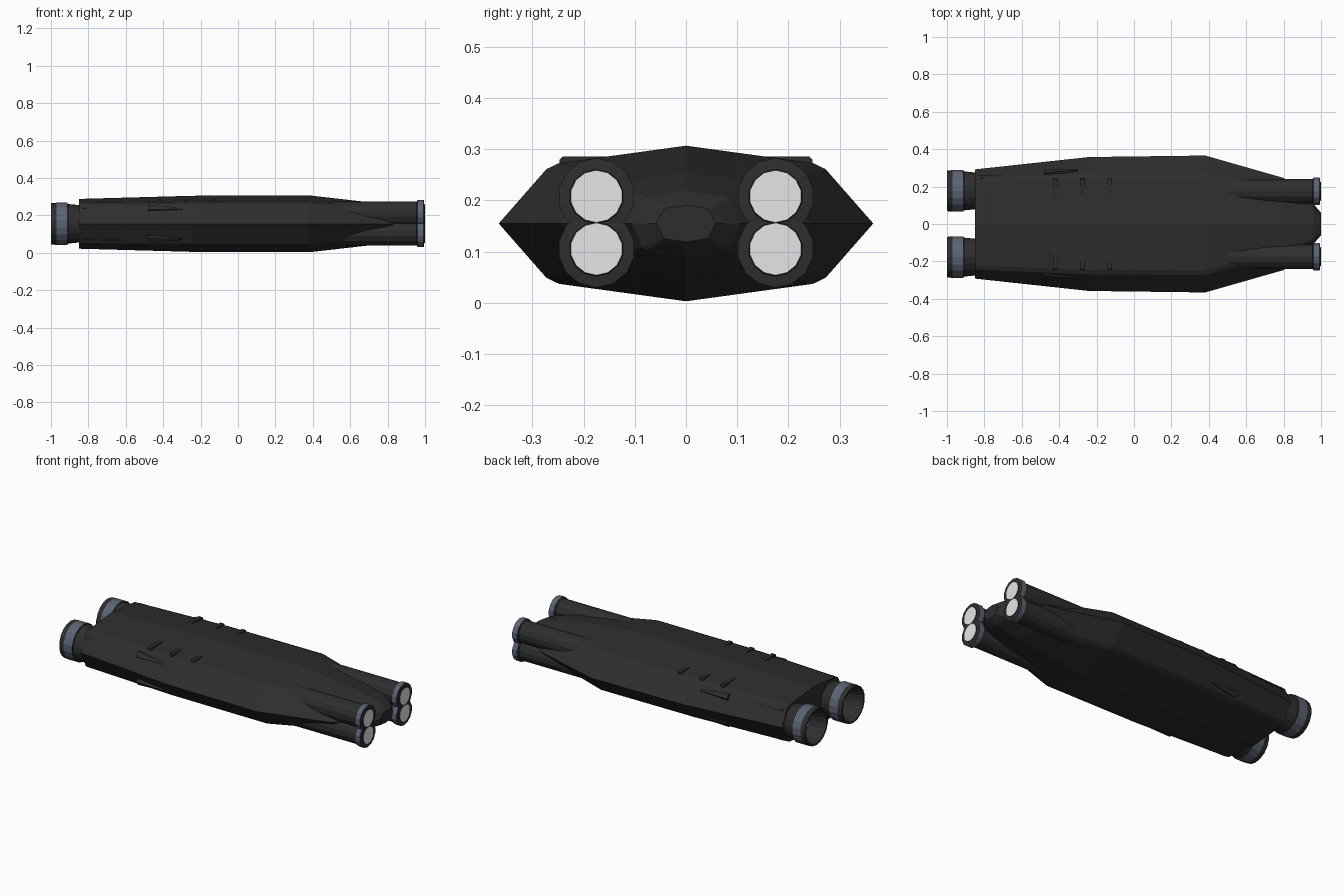
import bpy, bmesh, math
from mathutils import Vector

if "Cube" in bpy.data.objects:
    bpy.data.objects.remove(bpy.data.objects["Cube"])

ZC = 0.155  # height of the waist line


def material(name, rgb):
    m = bpy.data.materials.new(name)
    m.diffuse_color = (*rgb, 1)
    m.use_nodes = True
    m.node_tree.nodes["Principled BSDF"].inputs["Base Color"].default_value = m.diffuse_color
    return m


DARK = material("dark_hull_grey", (0.027, 0.027, 0.027))
BLUE = material("blue_grey_band", (0.105, 0.125, 0.175))
LIGHT = material("light_grey_glow", (0.8, 0.8, 0.81))


def finish(name, bm, mats=(DARK,)):
    bmesh.ops.recalc_face_normals(bm, faces=bm.faces[:])
    me = bpy.data.meshes.new(name)
    bm.to_mesh(me)
    bm.free()
    for m in mats:
        me.materials.append(m)
    ob = bpy.data.objects.new(name, me)
    bpy.context.collection.objects.link(ob)
    return ob


def loft(name, rings):
    """Skin a list of closed rings and cap both ends."""
    bm = bmesh.new()
    rows = [[bm.verts.new(p) for p in ring] for ring in rings]
    n = len(rows[0])
    for a, b in zip(rows, rows[1:]):
        for i in range(n):
            bm.faces.new((a[i], a[(i + 1) % n], b[(i + 1) % n], b[i]))
    bm.faces.new(rows[0])
    bm.faces.new(rows[-1])
    return finish(name, bm)


def lathe(name, profile, y, z, sides):
    """Turn (x, radius, material of the following band) around the x axis."""
    bm = bmesh.new()
    rows = []
    for x, r, _ in profile:
        rows.append([bm.verts.new((x, y + r * math.cos(t), z + r * math.sin(t)))
                     for t in (2 * math.pi * (i + 0.5) / sides for i in range(sides))])
    for k in range(len(rows) - 1):
        a, b = rows[k], rows[k + 1]
        for i in range(sides):
            j = (i + 1) % sides
            bm.faces.new((a[i], a[j], b[j], b[i])).material_index = profile[k][2]
    bm.faces.new(rows[0])
    bm.faces.new(rows[-1]).material_index = profile[-1][2]
    return finish(name, bm, (DARK, BLUE, LIGHT))


# Hull: x, waist half width, shoulder y, shoulder height, ridge height
stations = [
    (-0.85, 0.292, 0.222, 0.112, 0.133),
    (-0.24, 0.358, 0.245, 0.118, 0.150),
    (0.38, 0.366, 0.248, 0.118, 0.152),
    (0.80, 0.246, 0.150, 0.080, 0.104),
    (0.96, 0.105, 0.078, 0.052, 0.064),
    (0.988, 0.075, 0.050, 0.038, 0.046),
    (1.0, 0.058, 0.040, 0.030, 0.036),
]


def section(x, w, c, d, t):
    q = [(w, 0), (c * 1.1, d * 0.9), (c, d), (0, t)]
    top = q + [(-y, z) for y, z in q[2::-1]]
    ring = top + [(y, -z) for y, z in top[-2:0:-1]]
    return [(x, y, ZC + z) for y, z in ring]


loft("hull", [section(*s) for s in stations])

# Paired front barrels and rear engines
barrel = [(0.45, 0.062, 0), (0.52, 0.066, 0), (0.955, 0.066, 0), (0.96, 0.075, 1),
          (0.993, 0.075, 0), (0.995, 0.053, 0), (0.999, 0.051, 2)]
engine = [(-0.80, 0.095, 0), (-0.85, 0.100, 0), (-0.91, 0.106, 0), (-0.912, 0.113, 1),
          (-0.97, 0.113, 0), (-1.0, 0.110, 0), (-1.0, 0.100, 0), (-0.90, 0.075, 2)]
for side, s in (("left", 1), ("right", -1)):
    lathe("upper_barrel_" + side, barrel, s * 0.175, 0.208, 14)
    lathe("lower_barrel_" + side, barrel, s * 0.175, 0.105, 14)
    lathe("engine_" + side, engine, s * 0.177, ZC, 18)

    # Cross ribs on the deck
    for i, (x, y0) in enumerate(((-0.42, 0.13), (-0.275, 0.165), (-0.13, 0.165))):
        prof = [(y0, 0.25), (y0, 0.282), (y0 + 0.008, 0.286), (0.241, 0.286),
                (0.247, 0.28), (0.247, 0.25)]
        loft(f"deck_rib_{side}_{i}",
             [[(x + dx, s * y, z) for y, z in prof] for dx in (-0.012, 0.012)])

    # Tapered wedges on the sloping flanks, above and below the waist
    for level, v in (("upper", 1), ("lower", -1)):
        for i, (x0, x1, y, z, half, lift) in enumerate((
                (-0.48, -0.30, 0.274, 0.082, 0.024, 0.012),
                (-0.83, -0.60, 0.243, 0.088, 0.017, 0.010))):
            out = Vector((0, 0.8 * s, 0.6 * v))
            along = Vector((0, -0.6 * s, 0.8 * v))
            rings = []
            for x, h, l, y_add in ((x0, half, lift, 0), (x1, half * 0.25, 0.001, 0.018)):
                base = Vector((x, s * (y + y_add), ZC + v * z))
                rings.append([base - along * h - out * 0.02, base + along * h - out * 0.02,
                              base + along * h * 0.7 + out * l, base - along * h * 0.7 + out * l])
            loft(f"flank_wedge_{side}_{level}_{i}", rings)
